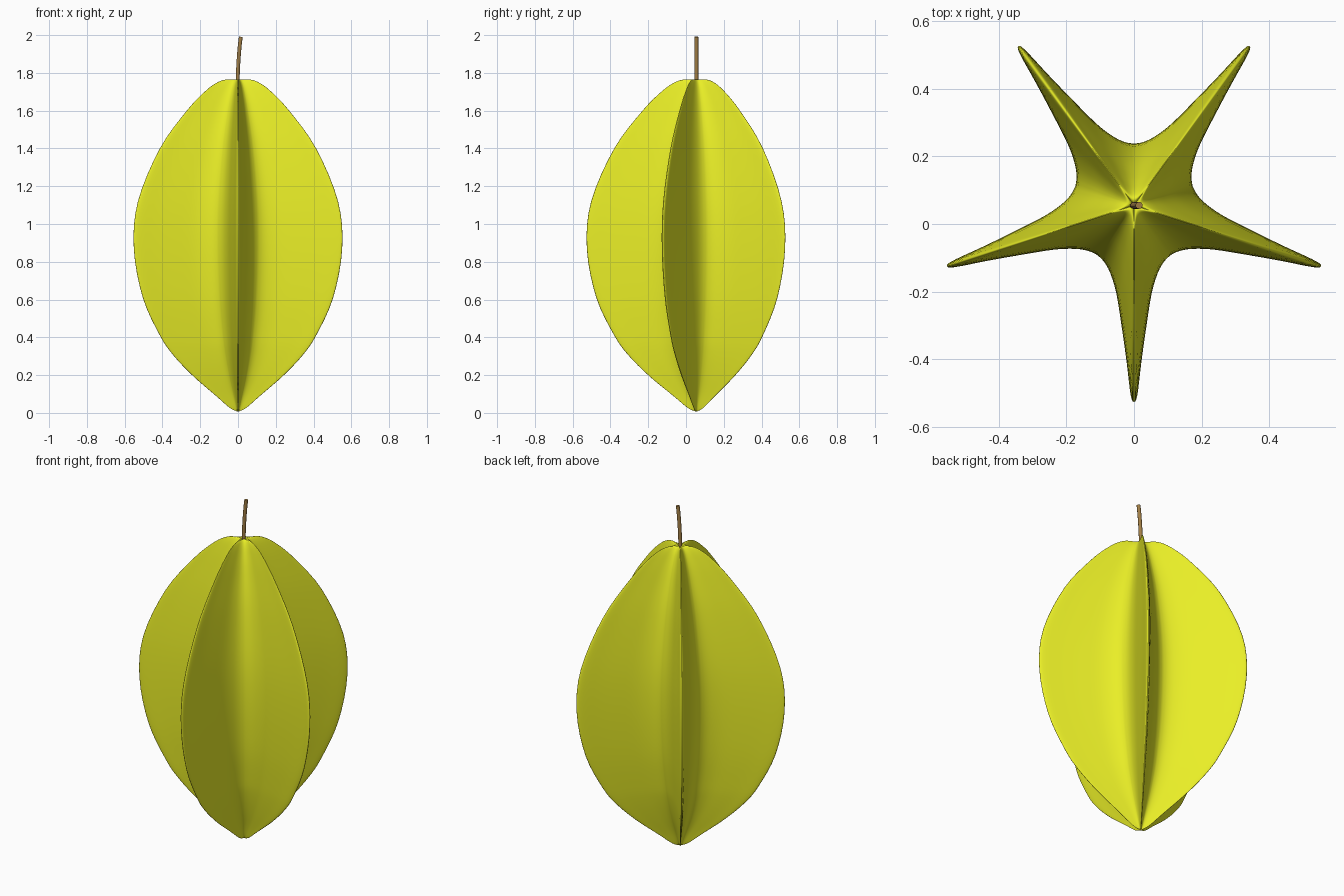
import bpy, bmesh, math
from mathutils import Vector

if "Cube" in bpy.data.objects:
    bpy.data.objects.remove(bpy.data.objects["Cube"])

CY = 0.055          # star axis offset so the bounds are centred
R = 0.58            # rib radius at the widest height


def material(name, rgb):
    m = bpy.data.materials.new(name)
    m.diffuse_color = (*rgb, 1)
    m.use_nodes = True
    m.node_tree.nodes["Principled BSDF"].inputs["Base Color"].default_value = m.diffuse_color
    return m


def smooth_path(pts, n):
    """Catmull-Rom through 2D points, n steps per span."""
    p = [Vector(q) for q in pts]
    p = [p[0] * 2 - p[1]] + p + [p[-1] * 2 - p[-2]]
    out = []
    for i in range(1, len(p) - 2):
        a, b, c, d = p[i - 1:i + 3]
        for k in range(n):
            t = k / n
            out.append(0.5 * (2 * b + (c - a) * t + (2 * a - 5 * b + 4 * c - d) * t * t
                              + (3 * b - a - 3 * c + d) * t ** 3))
    out.append(p[-2])
    return out


# Half rib section: distance along rib, half width (tip to valley)
half = smooth_path([(0.58, 0), (0.574, 0.006), (0.545, 0.012), (0.46, 0.022),
                    (0.36, 0.036), (0.26, 0.052), (0.20, 0.070),
                    (0.167, 0.088), (0.147, 0.107)], 3)
rib = [(d, -w) for d, w in reversed(half[1:])] + [(d, w) for d, w in half[:-1]]

# Five ribs around the axis, one pointing to the front
section = []
for k in range(5):
    a = -math.pi / 2 + k * math.tau / 5
    for d, w in rib:
        section.append((d * math.cos(a) - w * math.sin(a),
                        d * math.sin(a) + w * math.cos(a)))

# Rib outline: radius, height
outline = smooth_path([(0, 0.006), (0.045, 0.026), (0.12, 0.088), (0.25, 0.195),
                       (0.36, 0.305), (0.435, 0.41), (0.53, 0.61), (0.58, 0.87),
                       (0.557, 1.12), (0.435, 1.40), (0.285, 1.60), (0.18, 1.705),
                       (0.11, 1.752), (0.055, 1.765), (0.0, 1.752)], 4)

# Fruit body
bm = bmesh.new()
bottom = bm.verts.new((0, CY, outline[0].y))
top = bm.verts.new((0, CY, outline[-1].y))
rings = [[bm.verts.new((x * r / R, CY + y * r / R, z)) for x, y in section]
         for r, z in outline[1:-1]]
n = len(section)
for i in range(n):
    j = (i + 1) % n
    bm.faces.new((bottom, rings[0][j], rings[0][i]))
    bm.faces.new((top, rings[-1][i], rings[-1][j]))
    for lo, hi in zip(rings, rings[1:]):
        bm.faces.new((lo[i], lo[j], hi[j], hi[i]))
bmesh.ops.recalc_face_normals(bm, faces=bm.faces)
for f in bm.faces:
    f.smooth = True
mesh = bpy.data.meshes.new("star_fruit")
bm.to_mesh(mesh)
bm.free()
fruit = bpy.data.objects.new("star_fruit", mesh)
bpy.context.collection.objects.link(fruit)
mesh.materials.append(material("yellow_green", (0.82, 0.86, 0.02)))

# Curved stem
curve = bpy.data.curves.new("stem", "CURVE")
curve.dimensions = "3D"
curve.bevel_depth = 0.0105
curve.bevel_resolution = 3
curve.use_fill_caps = True
sp = curve.splines.new("BEZIER")
sp.bezier_points.add(1)
for bp, co, hl, hr in zip(sp.bezier_points,
                          [(-0.002, 1.735), (0.015, 1.991)],
                          [(-0.002, 1.65), (0.006, 1.93)],
                          [(-0.001, 1.83), (0.024, 2.05)]):
    bp.co, bp.handle_left, bp.handle_right = [(x, CY, z) for x, z in (co, hl, hr)]
stem = bpy.data.objects.new("stem", curve)
bpy.context.collection.objects.link(stem)
curve.materials.append(material("brown", (0.36, 0.21, 0.06)))
